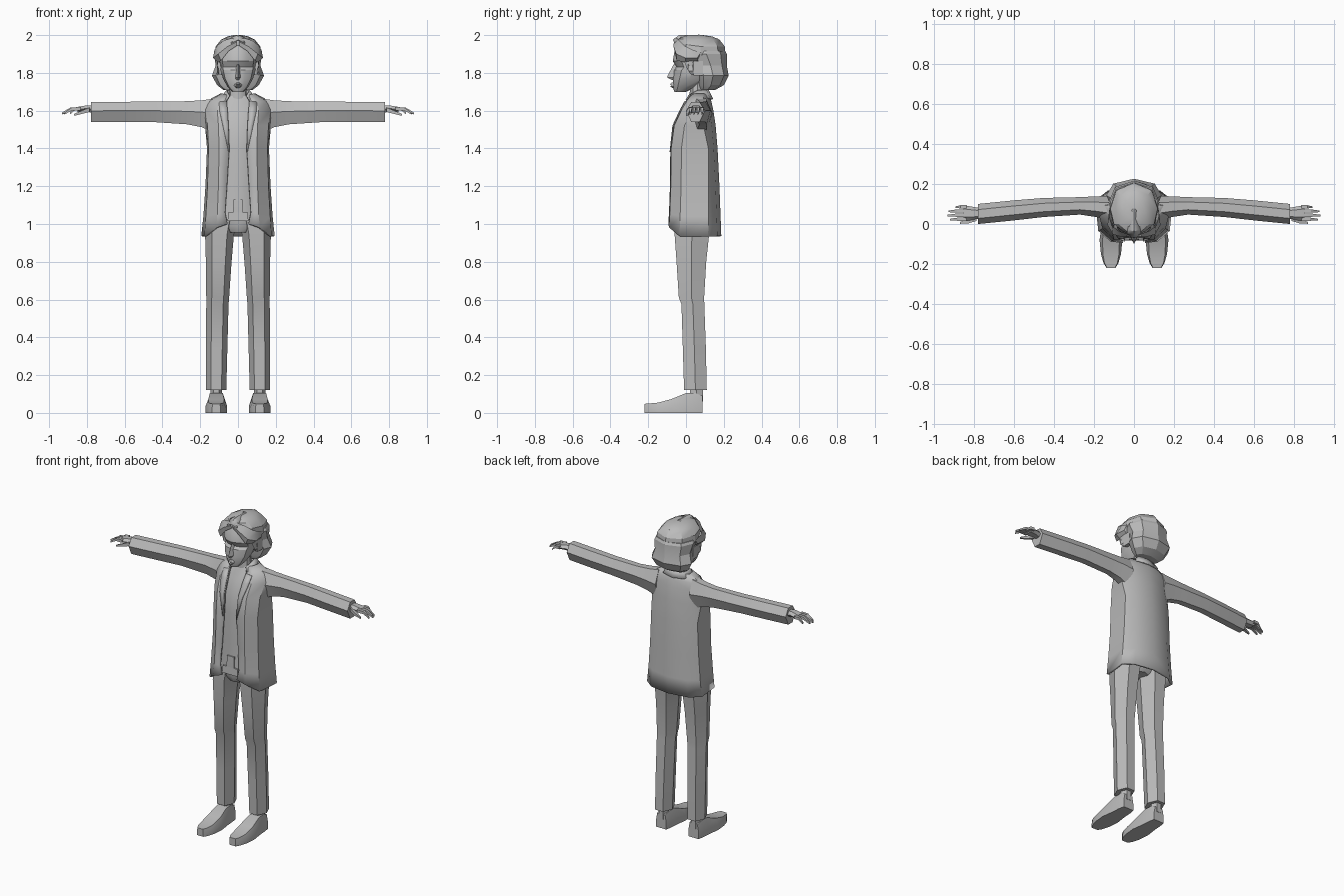
import bpy, bmesh
from mathutils import Vector

grey = bpy.data.materials.new("plain grey")
grey.diffuse_color = (0.5, 0.5, 0.5, 1)


def loft(name, rings, mirror=False, closed=True, thick=0, angle=30):
    """Skin a list of equal-length point rings; closed lofts get end caps."""
    bm = bmesh.new()
    vs = [[bm.verts.new(p) for p in r] for r in rings]
    n = len(rings[0])
    for a, b in zip(vs, vs[1:]):
        for i in range(n if closed else n - 1):
            j = (i + 1) % n
            bm.faces.new((a[i], a[j], b[j], b[i]))
    if closed:
        bm.faces.new(vs[0])
        bm.faces.new(vs[-1])
    bmesh.ops.recalc_face_normals(bm, faces=bm.faces)
    me = bpy.data.meshes.new(name)
    bm.to_mesh(me)
    bm.free()
    me.materials.append(grey)
    ob = bpy.data.objects.new(name, me)
    bpy.context.collection.objects.link(ob)
    if mirror:
        m = ob.modifiers.new("mirror", 'MIRROR')
        m.use_clip = True
    if thick:
        s = ob.modifiers.new("cloth", 'SOLIDIFY')
        s.thickness, s.offset = thick, 0
    bpy.context.view_layer.objects.active = ob
    ob.select_set(True)
    bpy.ops.object.shade_smooth_by_angle(angle=angle * 3.14159 / 180)
    ob.select_set(False)
    return ob


def ring(z, w, yf, yb, zf=None):
    """Symmetric rounded horizontal section; zf lifts the front points."""
    zf = z if zf is None else zf
    d = yb - yf
    half = [(0.45 * w, yf + 0.05 * d, zf), (0.85 * w, yf + 0.2 * d, (z + zf) / 2),
            (w, yf + 0.5 * d, z), (0.75 * w, yb - 0.15 * d, z)]
    return ([(0, yf, zf)] + half + [(0, yb, z)]
            + [(-x, y, q) for x, y, q in reversed(half)])


def hexa(a0, a1, b0, b1, f=0.24, m=0.5):
    """Hexagon with flat b sides and a ridge on each a side."""
    p, q, c = a0 + f * (a1 - a0), a1 - f * (a1 - a0), b0 + m * (b1 - b0)
    return [(a0, c), (p, b0), (q, b0), (a1, c), (q, b1), (p, b1)]


def strand(name, pts, mirror=True):
    """Tapered bar; each point is x, y, z, half width, half height."""
    rings = []
    for x, y, z, a, b in pts:
        rings.append([(x, y - a, z - b), (x, y + a, z - b), (x, y + a, z + b), (x, y - a, z + b)])
    return loft(name, rings, mirror)


# Trousers, ankles and shoes
legs = [(0.12, 0.062, 0.169, -0.01, 0.11), (0.35, 0.056, 0.169, -0.017, 0.105),
        (0.575, 0.05, 0.168, -0.024, 0.097), (0.61, 0.047, 0.168, -0.038, 0.096),
        (0.8, 0.034, 0.17, -0.05, 0.107), (0.94, 0.022, 0.174, -0.06, 0.122),
        (1.02, 0.005, 0.172, -0.06, 0.13)]
loft("trouser_leg", [[(x, y, z) for x, y in hexa(*s)] for z, *s in legs], True)
loft("hips", [ring(0.955, 0.06, -0.045, 0.1), ring(0.99, 0.14, -0.06, 0.125),
              ring(1.06, 0.15, -0.06, 0.14)])
loft("ankle", [[(x, y, z) for x, y in hexa(0.085, 0.145, 0.02, 0.09)]
               for z in (0.06, 0.18)], True)
shoe = [(0.088, 0.036, 0.028, 0.09), (0.05, 0.043, 0.032, 0.105), (0.0, 0.046, 0.034, 0.105),
        (-0.08, 0.057, 0.042, 0.072), (-0.15, 0.05, 0.04, 0.054), (-0.195, 0.037, 0.032, 0.05),
        (-0.22, 0.022, 0.02, 0.048)]
loft("shoe", [[(0.115 - b, y, 0), (0.115 + b, y, 0), (0.115 + b, y, h * 0.5),
               (0.115 + t, y, h), (0.115 - t, y, h), (0.115 - b, y, h * 0.5)]
              for y, b, t, h in shoe], True)

# Shirt with a waist panel
shirt = [(1.02, 0.14, -0.078, 0.16), (1.2, 0.135, -0.066, 0.155), (1.4, 0.135, -0.064, 0.145),
         (1.52, 0.14, -0.048, 0.135), (1.6, 0.13, -0.012, 0.125), (1.655, 0.1, 0.015, 0.12),
         (1.68, 0.06, 0.025, 0.11)]
loft("shirt", [ring(*s) for s in shirt])
loft("waist_panel", [[(-w, y, z), (w, y, z), (w, y + 0.009, z), (-w, y + 0.009, z)]
                     for z, w, y in ((1.015, 0.055, -0.083), (1.06, 0.052, -0.08),
                                     (1.061, 0.026, -0.08), (1.13, 0.024, -0.076))])

# Open jacket: z at front and side, front edge, front y, corner x, side x, back y
jacket = [(1.0, 0.935, 0.055, -0.087, 0.172, 0.188, 0.18),
          (1.06, 1.04, 0.068, -0.083, 0.164, 0.177, 0.176),
          (1.2, 1.2, 0.058, -0.078, 0.155, 0.166, 0.17),
          (1.4, 1.4, 0.046, -0.076, 0.15, 0.158, 0.16),
          (1.52, 1.52, 0.05, -0.06, 0.155, 0.168, 0.15),
          (1.6, 1.6, 0.055, -0.022, 0.165, 0.18, 0.138),
          (1.645, 1.645, 0.06, 0.005, 0.15, 0.165, 0.128),
          (1.675, 1.685, 0.055, 0.025, 0.08, 0.09, 0.12)]
loft("jacket", [[(e, yf, zf), (0.65 * c, yf + 0.004, zf * 0.7 + zs * 0.3),
                 (c, yf + (0.055 if s > 0.1 else 0.02), zs),
                 (s, 0.115 if zs < 1.45 else 0.09, zs),
                 (s * 0.68, yb - 0.02, zs), (0, yb, zs)]
                for zf, zs, e, yf, c, s, yb in jacket], True, False, 0.014)

# Collar standing behind the neck, and lapel folds
loft("collar", [[(0.06, 0.0, 1.655), (0.09, 0.06, 1.67), (0.075, 0.125, 1.665), (0, 0.14, 1.66)],
                [(0.045, 0.015, 1.68), (0.058, 0.06, 1.705), (0.05, 0.105, 1.71),
                 (0, 0.115, 1.712)]], True, False, 0.008)
loft("lapel", [[(0.045, -0.084, 1.38), (0.05, -0.084, 1.38)],
               [(0.05, -0.069, 1.52), (0.08, -0.069, 1.52)],
               [(0.055, -0.032, 1.6), (0.098, -0.03, 1.6)],
               [(0.06, -0.004, 1.65), (0.1, 0.0, 1.645)]], True, False, 0.006)

# Sleeves
sleeve = [(0.12, 0.02, 0.14, 1.48, 1.665), (0.19, 0.035, 0.138, 1.512, 1.655),
          (0.27, 0.047, 0.134, 1.528, 1.65), (0.45, 0.035, 0.13, 1.54, 1.648),
          (0.6, 0.018, 0.118, 1.54, 1.647), (0.778, 0.0, 0.1, 1.54, 1.646)]
loft("sleeve", [[(x, y, z) for y, z in hexa(*s, 0.28, 0.56)] for x, *s in sleeve], True)

# Hands
loft("palm", [[(x, y, z) for y, z in hexa(*s)] for x, *s in
              ((0.76, 0.03, 0.078, 1.585, 1.625), (0.8, 0.02, 0.085, 1.595, 1.628),
               (0.85, 0.016, 0.094, 1.594, 1.62))], True)
for i, (y, tip) in enumerate(((0.024, 0.918), (0.044, 0.932), (0.065, 0.925), (0.086, 0.89))):
    mid = (0.84 + tip) / 2
    strand("finger_%d" % (i + 1), [(0.835, y, 1.61, 0.009, 0.009),
                                   (mid, y, 1.609, 0.008, 0.008),
                                   (tip, y - 0.002, 1.585, 0.004, 0.005)])
strand("thumb", [(0.785, 0.03, 1.605, 0.014, 0.012), (0.825, 0.012, 1.592, 0.009, 0.009),
                 (0.868, 0.006, 1.578, 0.005, 0.005)])

# Neck and head, with a shallow recess across the eyes
loft("neck", [ring(1.62, 0.055, 0.015, 0.11), ring(1.7, 0.045, 0.02, 0.1),
              ring(1.78, 0.045, 0.02, 0.1)])
face = [(1.7, 0.03, -0.062, 0.0), (1.725, 0.055, -0.07, 0.06), (1.77, 0.08, -0.07, 0.11),
        (1.815, 0.092, -0.064, 0.14), (1.83, 0.093, -0.05, 0.15), (1.862, 0.097, -0.07, 0.16),
        (1.91, 0.1, -0.062, 0.18), (1.955, 0.09, -0.035, 0.17)]
loft("head", [ring(*s) for s in face])
loft("nose", [[(-0.007, -0.05, 1.845), (0.007, -0.05, 1.845), (0, -0.066, 1.845)],
              [(-0.018, -0.058, 1.775), (0.018, -0.058, 1.775), (0, -0.101, 1.777)],
              [(-0.014, -0.058, 1.762), (0.014, -0.058, 1.762), (0, -0.075, 1.762)]])
loft("lips", [[(-w, -0.055, z), (w, -0.055, z), (w * 0.4, y, z), (-w * 0.4, y, z)]
              for z, w, y in ((1.72, 0.012, -0.073), (1.728, 0.024, -0.083),
                              (1.734, 0.028, -0.077), (1.74, 0.022, -0.085),
                              (1.75, 0.01, -0.074))])
strand("ear", [(0.085, 0.06, 1.82, 0.02, 0.03), (0.112, 0.065, 1.825, 0.026, 0.038)])

# Hair: crown, back and sides, parting ridge, swept fringe and side locks
loft("hair_crown", [ring(1.895, 0.122, -0.05, 0.21, 1.945), ring(1.94, 0.118, -0.052, 0.205, 1.96),
                    ring(1.975, 0.09, -0.045, 0.178, 1.98), ring(1.993, 0.055, -0.02, 0.14),
                    ring(2.0, 0.02, 0.02, 0.09)])
loft("hair_back", [ring(1.71, 0.078, 0.075, 0.155), ring(1.735, 0.11, 0.065, 0.2),
                   ring(1.785, 0.138, 0.06, 0.226), ring(1.84, 0.118, 0.045, 0.216),
                   ring(1.9, 0.127, 0.0, 0.216), ring(1.915, 0.118, 0.01, 0.208)], angle=20)
loft("hair_parting", [[(-0.036, -0.06, 1.955), (0, -0.068, 1.975), (0.036, -0.06, 1.955)],
                      [(-0.032, -0.03, 1.988), (0, -0.035, 1.999), (0.032, -0.03, 1.988)],
                      [(-0.012, 0.07, 1.998), (0, 0.07, 2.0), (0.012, 0.07, 1.998)],
                      [(-0.002, 0.17, 1.975), (0, 0.17, 1.979), (0.002, 0.17, 1.975)]],
     closed=False, thick=0.004)
loft("hair_fringe", [[(0.004, -0.058, 1.945), (0.006, -0.064, 1.965), (0.03, -0.05, 1.985)],
                     [(0.05, -0.06, 1.915), (0.055, -0.066, 1.94), (0.075, -0.035, 1.972)],
                     [(0.09, -0.05, 1.865), (0.105, -0.052, 1.9), (0.11, -0.01, 1.945)],
                     [(0.105, 0.0, 1.855), (0.132, -0.005, 1.88), (0.125, 0.04, 1.92)],
                     [(0.105, 0.06, 1.865), (0.125, 0.06, 1.88), (0.122, 0.08, 1.91)]], True)
strand("hair_lock", [(0.105, 0.01, 1.88, 0.02, 0.02), (0.112, 0.025, 1.83, 0.014, 0.02),
                     (0.1, 0.035, 1.8, 0.006, 0.01)])
